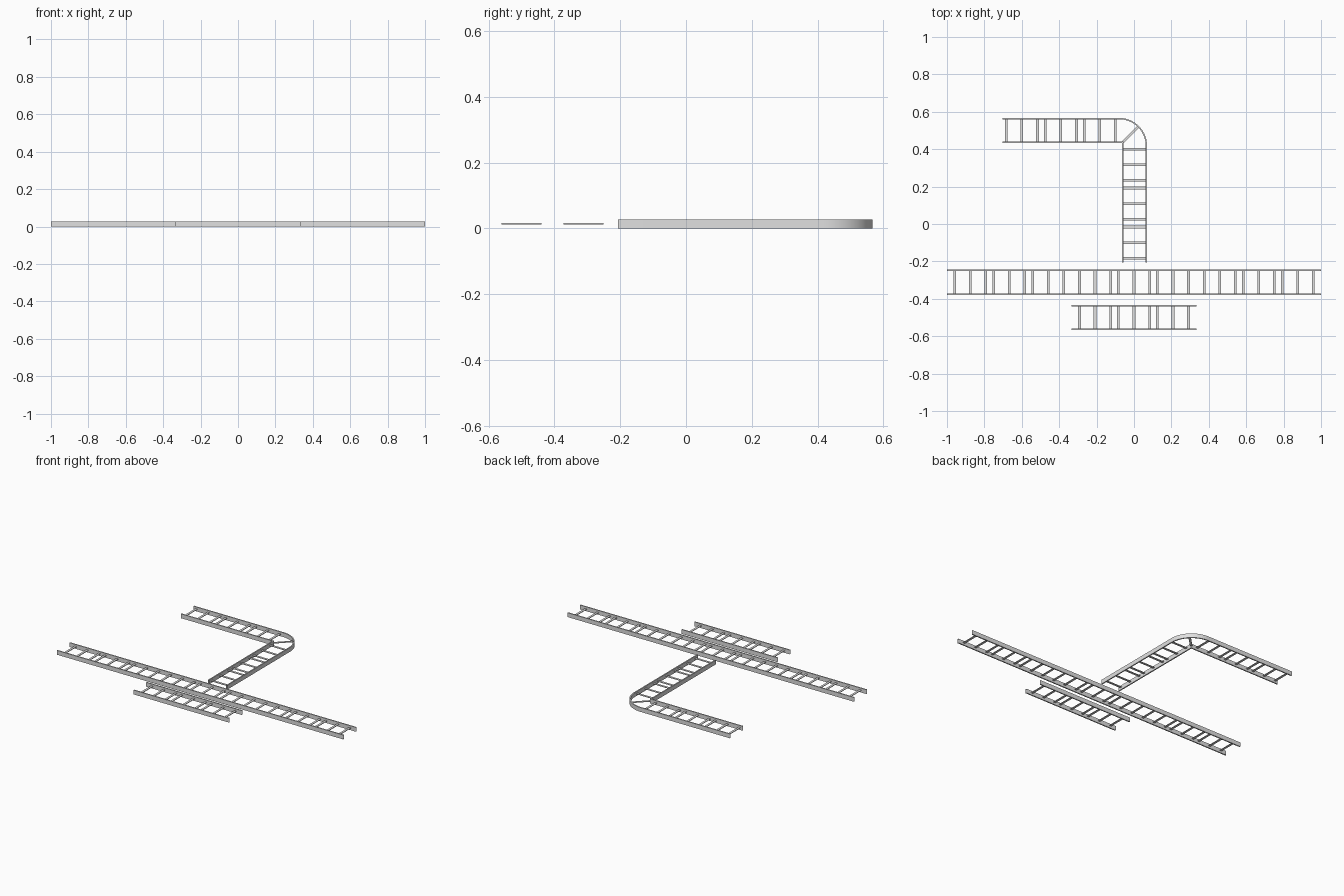
import bpy, bmesh, math
from mathutils import Vector

HEIGHT, HALF, THICK = 0.027, 0.067, 0.0075   # rail height, ladder half width, rail thickness
RUNG_W, RUNG_LOW, RUNG_TOP = 0.014, 0.0125, 0.016
RUNG_REACH = 0.0605
SEGMENT = 2 / 3
RUNG_STEPS = (-7, -5, -3, -2, 0, 2, 3, 5, 7)
STEP = 1 / 24

cube = bpy.data.objects.get("Cube")
if cube:
    bpy.data.objects.remove(cube, do_unlink=True)

steel = bpy.data.materials.new("galvanised_grey")
steel.use_nodes = True
grey = (0.75, 0.75, 0.75, 1)
steel.diffuse_color = grey
steel.node_tree.nodes["Principled BSDF"].inputs["Base Color"].default_value = grey


def finish(bm, name, smooth=False):
    bmesh.ops.recalc_face_normals(bm, faces=bm.faces)
    mesh = bpy.data.meshes.new(name)
    bm.to_mesh(mesh)
    bm.free()
    mesh.materials.append(steel)
    obj = bpy.data.objects.new(name, mesh)
    bpy.context.collection.objects.link(obj)
    if smooth:
        bpy.ops.object.select_all(action='DESELECT')
        obj.select_set(True)
        bpy.context.view_layer.objects.active = obj
        bpy.ops.object.shade_smooth_by_angle(angle=math.radians(30))


def offset_path(path, distance):
    """Shift a path to its left, with mitred corners."""
    result = []
    for i, p in enumerate(path):
        before = (p - path[i - 1]).normalized() if i else None
        after = (path[i + 1] - p).normalized() if i + 1 < len(path) else None
        a, b = before or after, after or before
        na, nb = Vector((-a.y, a.x)), Vector((-b.y, b.x))
        result.append(p + (na + nb) * distance / (1 + na.dot(nb)))
    return result


def rail(name, points, smooth=False):
    """Hollow open-ended rail, thickened to the left of its path."""
    path = [Vector(p) for p in points]
    inner = offset_path(path, THICK)
    bm = bmesh.new()
    rings = []
    for p, q in zip(path, inner):
        rings.append([bm.verts.new((v.x, v.y, z)) for v, z in
                      ((p, 0), (p, HEIGHT), (q, HEIGHT), (q, 0))])
    for a, b in zip(rings, rings[1:]):
        for k in range(4):
            n = (k + 1) % 4
            bm.faces.new((a[k], a[n], b[n], b[k]))
    finish(bm, name, smooth)


def rung(name, start, end):
    """Flat bar between two plan points."""
    a, b = Vector(start), Vector(end)
    d = (b - a).normalized()
    side = Vector((-d.y, d.x)) * RUNG_W / 2
    bm = bmesh.new()
    base = [bm.verts.new((p.x, p.y, RUNG_LOW)) for p in (a - side, b - side, b + side, a + side)]
    face = bm.faces.new(base)
    top = bmesh.ops.extrude_face_region(bm, geom=[face])["geom"]
    bmesh.ops.translate(bm, vec=(0, 0, RUNG_TOP - RUNG_LOW),
                        verts=[v for v in top if isinstance(v, bmesh.types.BMVert)])
    finish(bm, name)


def rung_set(name, cx, cy, along_x):
    for i, s in enumerate(RUNG_STEPS):
        t = s * STEP
        if along_x:
            rung(f"{name}_{i}", (cx + t, cy - RUNG_REACH), (cx + t, cy + RUNG_REACH))
        else:
            rung(f"{name}_{i}", (cx - RUNG_REACH, cy + t), (cx + RUNG_REACH, cy + t))


def straight_ladder(name, cy, segments):
    half = SEGMENT * segments / 2
    rail(name + "_front_rail", [(-half, cy - HALF), (half, cy - HALF)])
    rail(name + "_back_rail", [(half, cy + HALF), (-half, cy + HALF)])
    for k in range(segments):
        rung_set(f"{name}_rung_{k}", (k - (segments - 1) / 2) * SEGMENT, cy, True)


# Straight ladders
straight_ladder("short_ladder", -0.5, 1)
straight_ladder("long_ladder", -0.3115, 3)

# Cornered ladder: two legs joined by a rounded bend
corner = Vector((-0.064, 0.4335))
outer = corner + Vector((2 * HALF, 2 * HALF))
leg_end_x, leg_end_y = -0.703, -0.207
radius = 0.15
centre = outer - Vector((radius, radius))
bend = [(centre.x + radius * math.cos(a), centre.y + radius * math.sin(a))
        for a in (math.pi / 2 * i / 16 for i in range(17))]
rail("bend_outer_rail", [(outer.x, leg_end_y)] + bend + [(leg_end_x, outer.y)], smooth=True)
rail("bend_inner_rail", [(leg_end_x, corner.y), tuple(corner), (corner.x, leg_end_y)])
rung_set("front_leg_rung", corner.x + HALF, 0.109, False)
rung_set("side_leg_rung", -0.391, corner.y + HALF, True)

# Diagonal rung across the bend
diagonal = Vector((1, 1)).normalized()
rung("bend_rung", corner + diagonal * THICK, centre + diagonal * (radius - THICK))
